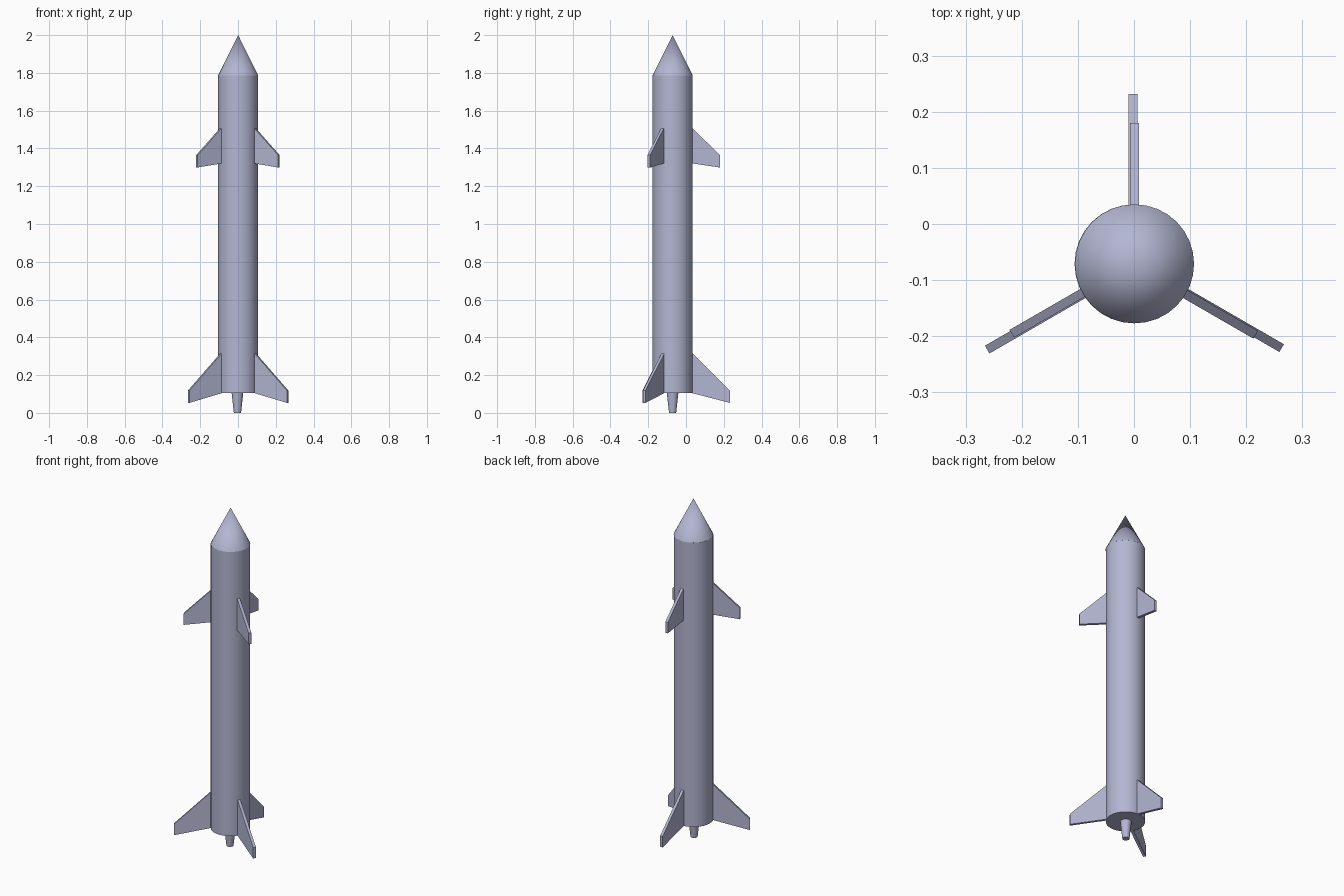
import bpy, bmesh, math
from mathutils import Matrix, Vector

cube = bpy.data.objects.get("Cube")
if cube:
    bpy.data.objects.remove(cube, do_unlink=True)

AXIS_Y = -0.071   # rocket axis, offset so the whole model is centred
SIDES = 32

grey = bpy.data.materials.new("blue_grey")
grey.use_nodes = True
colour = (0.45, 0.47, 0.64, 1.0)
grey.diffuse_color = colour
grey.node_tree.nodes["Principled BSDF"].inputs["Base Color"].default_value = colour


def finish(name, bm):
    bmesh.ops.recalc_face_normals(bm, faces=bm.faces)
    mesh = bpy.data.meshes.new(name)
    bm.to_mesh(mesh)
    bm.free()
    mesh.materials.append(grey)
    obj = bpy.data.objects.new(name, mesh)
    bpy.context.collection.objects.link(obj)
    return obj


def tapered(name, r_low, r_high, z_low, z_high, x=0.0):
    """Closed round section; a zero radius gives a point."""
    bm = bmesh.new()
    bmesh.ops.create_cone(
        bm, cap_ends=True, segments=SIDES, radius1=r_low, radius2=r_high,
        depth=z_high - z_low,
        matrix=Matrix.Translation((x, AXIS_Y, (z_low + z_high) / 2)))
    bmesh.ops.remove_doubles(bm, verts=bm.verts, dist=1e-5)
    obj = finish(name, bm)
    bpy.ops.object.select_all(action='DESELECT')
    obj.select_set(True)
    bpy.context.view_layer.objects.active = obj
    bpy.ops.object.shade_smooth_by_angle(angle=math.radians(30))
    return obj


def fin(name, profile, angle, thickness=0.016, shift=0.0):
    """Flat plate from a (radius, height) outline, turned about the axis."""
    bm = bmesh.new()
    face = bm.faces.new([bm.verts.new((r, shift - thickness / 2, z)) for r, z in profile])
    ext = bmesh.ops.extrude_face_region(bm, geom=[face])
    moved = [v for v in ext["geom"] if isinstance(v, bmesh.types.BMVert)]
    bmesh.ops.translate(bm, verts=moved, vec=Vector((0, thickness, 0)))
    turn = Matrix.Translation((0, AXIS_Y, 0)) @ Matrix.Rotation(angle, 4, 'Z')
    bmesh.ops.transform(bm, matrix=turn, verts=bm.verts)
    return finish(name, bm)


# Hull: nozzle, body and nose
tapered("nozzle", 0.019, 0.031, 0.0, 0.108, x=-0.003)
tapered("body", 0.106, 0.106, 0.105, 1.787)
tapered("nose_cone", 0.106, 0.0, 1.787, 2.0, x=0.001)

# Three tail fins and three smaller upper fins; roots sink into the body
tail_outline = [(0.095, 0.325), (0.303, 0.118), (0.303, 0.053), (0.095, 0.107)]
upper_outline = [(0.095, 1.517), (0.251, 1.364), (0.251, 1.299), (0.095, 1.322)]
for label, degrees in (("back", 90), ("right", 210), ("left", 330)):
    angle = math.radians(degrees)
    fin("tail_fin_" + label, tail_outline, angle, shift=0.0015)
    fin("upper_fin_" + label, upper_outline, angle, shift=-0.001)
